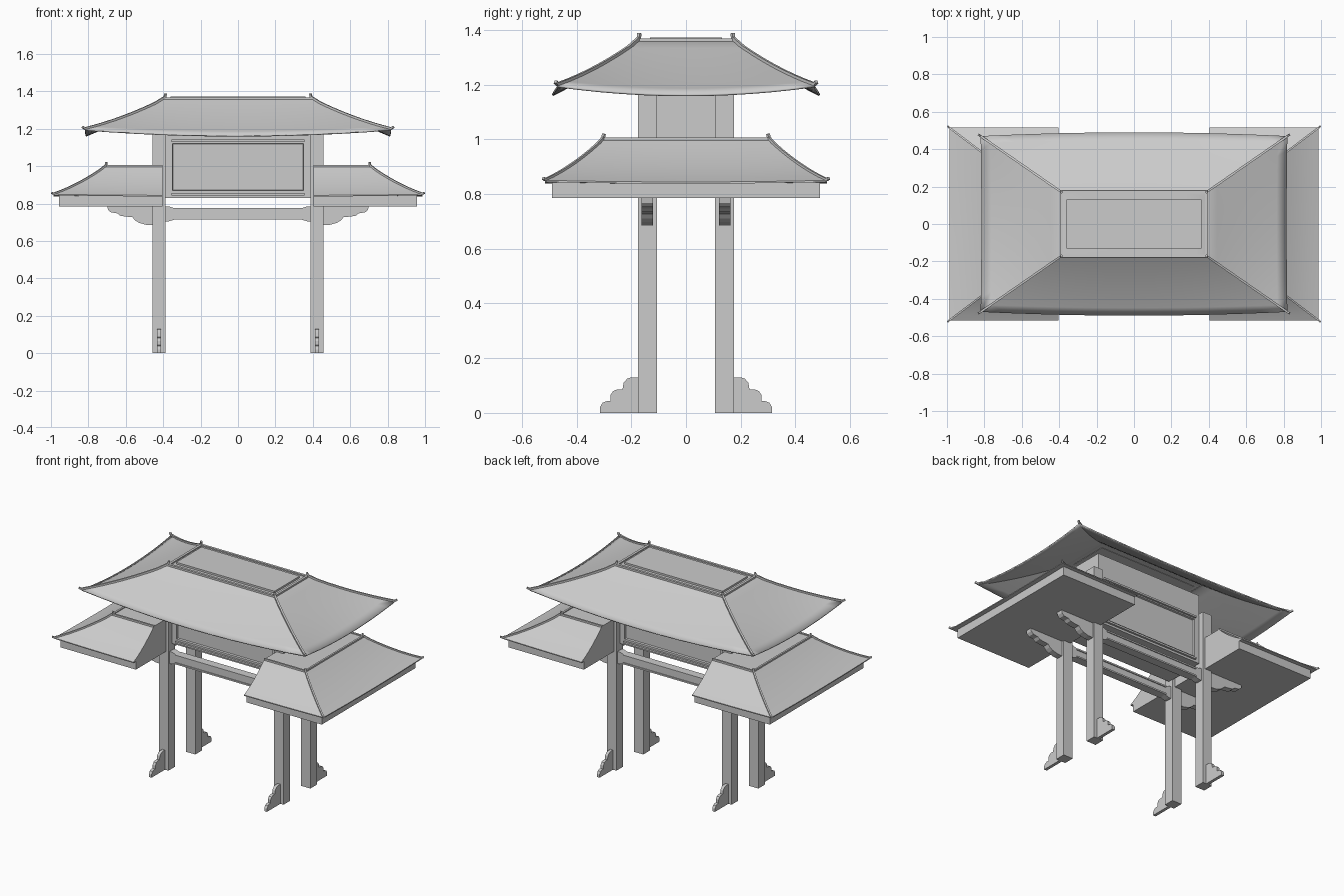
import bpy, bmesh, math
from mathutils import Vector

if "Cube" in bpy.data.objects:
    bpy.data.objects.remove(bpy.data.objects["Cube"])


def finish(name, bm, smooth=False):
    bmesh.ops.recalc_face_normals(bm, faces=bm.faces[:])
    me = bpy.data.meshes.new(name)
    bm.to_mesh(me)
    bm.free()
    ob = bpy.data.objects.new(name, me)
    bpy.context.collection.objects.link(ob)
    if smooth:
        me.polygons.foreach_set("use_smooth", [True] * len(me.polygons))
        me.set_sharp_from_angle(angle=math.radians(30))
    return ob


def box(name, x0, x1, y0, y1, z0, z1, inset=0, depth=0):
    bm = bmesh.new()
    bmesh.ops.create_cube(bm, size=1)
    for v in bm.verts:
        v.co = (x1 if v.co.x > 0 else x0, y1 if v.co.y > 0 else y0, z1 if v.co.z > 0 else z0)
    if inset:  # sunken field on front and back
        bm.normal_update()
        faces = [f for f in bm.faces if abs(f.normal.y) > 0.9]
        bmesh.ops.inset_individual(bm, faces=faces, thickness=inset)
        bmesh.ops.inset_individual(bm, faces=faces, thickness=0.004, depth=-depth)
    return finish(name, bm)


def prism(name, pts, thick, place):
    """Extrude a 2D profile; place(a, b, t) maps it into space."""
    bm = bmesh.new()
    rows = [[bm.verts.new(place(a, b, t)) for a, b in pts] for t in (-thick / 2, thick / 2)]
    bm.faces.new(rows[0])
    bm.faces.new(rows[1])
    n = len(pts)
    for i in range(n):
        bm.faces.new([rows[k][j % n] for k, j in ((0, i), (0, i + 1), (1, i + 1), (1, i))])
    return finish(name, bm)


def bar(name, pts, r):
    """Thin square-section strip that follows a path."""
    bm = bmesh.new()
    pts = [Vector(p) for p in pts]
    rings = []
    for i, p in enumerate(pts):
        d = (pts[min(i + 1, len(pts) - 1)] - pts[max(i - 1, 0)]).normalized()
        side = d.cross(Vector((0, 0, 1))).normalized() * r
        up = side.cross(d).normalized() * r
        rings.append([bm.verts.new(p + a * side + b * up) for a, b in ((1, 1), (1, -1), (-1, -1), (-1, 1))])
    for a, b in zip(rings, rings[1:]):
        for i in range(4):
            bm.faces.new((a[i], a[(i + 1) % 4], b[(i + 1) % 4], b[i]))
    bm.faces.new(rings[0])
    bm.faces.new(rings[-1])
    return finish(name, bm)


def loft(name, loops, base):
    bm = bmesh.new()
    rows = [[bm.verts.new(p) for p in lp] for lp in loops]
    n = len(rows[0])
    for a, b in zip(rows, rows[1:]):
        for i in range(n):
            bm.faces.new((a[i], a[(i + 1) % n], b[(i + 1) % n], b[i]))
    bm.faces.new(rows[0])
    if base:
        bm.faces.new(rows[-1])
    return finish(name, bm, True)


STEPS = [i / 8 for i in range(9)]


def sag(v, k):
    return v * (1 + k - k * v)


# Upper roof: hipped, concave, with eaves that dip in the middle
def upper_hip(v):
    return 0.39 + 0.43 * v, 0.172 + 0.298 * v, 1.36 - 0.162 * sag(v, 0.35)


loops = []
for v in STEPS:
    x, y, z = upper_hip(v)
    loop = []
    for side in range(4):
        for i in range(12):
            s = -1 + i / 6
            b = (1 - s * s) * v * v
            yy, xx, zz = y + 0.02 * b, x - 0.004 * b, z - 0.033 * b
            loop.append([(s * x, -yy, zz), (xx, s * y, zz), (-s * x, yy, zz), (-xx, -s * y, zz)][side])
    loops.append(loop)
roof = loft("upper_roof", loops, False)
mod = roof.modifiers.new("thickness", "SOLIDIFY")
mod.thickness = 0.008
mod.offset = -1

# Upper roof hip ridges and raised rim with a cap panel
for sx in (-1, 1):
    for sy in (-1, 1):
        path = [(0.387, 0.170, 1.385), (0.391, 0.173, 1.366)] + [upper_hip(v) for v in STEPS[1:]]
        path += [(0.831, 0.477, 1.207)]
        bar("upper_hip_ridge", [(sx * x, sy * y, z + 0.003) for x, y, z in path], 0.006)
for s in (-1, 1):
    box("upper_rim_long", -0.395, 0.395, s * 0.17 - 0.008, s * 0.17 + 0.008, 1.35, 1.368)
    box("upper_rim_short", s * 0.388 - 0.008, s * 0.388 + 0.008, -0.17, 0.17, 1.35, 1.368)
box("upper_cap", -0.36, 0.36, -0.132, 0.132, 1.35, 1.372)


# Lower side roofs
def lower_hip(v):
    return 0.705 + 0.282 * v, 0.302 + 0.213 * v, 1.0 - 0.15 * sag(v, 0.35)


for sx in (-1, 1):
    loops = []
    for v in STEPS + [None]:
        x, y, z = lower_hip(1 if v is None else v)
        w = 1 if v is None else v
        drop = 0.006 if v is None else 0
        half = []
        for i in range(5):
            t = i / 4
            half.append((0.405 + (x - 0.405) * t, y, z - drop - 0.006 * w * (1 - t * t)))
        end = [(x, -y + 2 * y * i / 4, z - drop - 0.006 * w * (1 - (i / 2 - 1) ** 2)) for i in (1, 2, 3)]
        loop = [(a, -b, c) for a, b, c in half] + end + half[::-1]
        loops.append([(sx * a, b, c) for a, b, c in loop])
    loft("lower_roof", loops, True)
    for sy in (-1, 1):
        path = [(0.703, 0.300, 1.018), (0.706, 0.303, 1.003)] + [lower_hip(v) for v in STEPS[1:]]
        path += [(0.996, 0.522, 0.856)]
        bar("lower_hip_ridge", [(sx * x, sy * y, z + 0.002) for x, y, z in path], 0.005)
        bar("lower_rim_long", [(sx * 0.405, sy * 0.302, 1.0), (sx * 0.708, sy * 0.302, 1.0)], 0.006)
    bar("lower_rim_short", [(sx * 0.705, -0.302, 1.0), (sx * 0.705, 0.302, 1.0)], 0.006)
    xs = sorted((sx * 0.405, sx * 0.957))
    box("lower_roof_base", *xs, -0.49, 0.49, 0.785, 0.845)

# Columns with scalloped feet and cloud brackets
foot = [(0.17, 0), (0.315, 0), (0.315, 0.02), (0.305, 0.037), (0.29, 0.043), (0.276, 0.043),
        (0.276, 0.065), (0.266, 0.08), (0.25, 0.086), (0.232, 0.086), (0.228, 0.11),
        (0.215, 0.125), (0.2, 0.13), (0.17, 0.13)]
bracket = [(0.45, 0.79), (0.45, 0.685), (0.49, 0.686), (0.53, 0.697), (0.55, 0.71), (0.565, 0.727),
           (0.60, 0.73), (0.63, 0.735), (0.645, 0.747), (0.68, 0.753), (0.695, 0.767), (0.70, 0.79)]
for sx in (-1, 1):
    for sy in (-1, 1):
        xs = sorted((sx * 0.387, sx * 0.456))
        ys = sorted((sy * 0.106, sy * 0.175))
        box("column", *xs, *ys, 0, 1.17)
        prism("column_foot", foot, 0.02, lambda a, b, t: (sx * 0.423 + t, sy * a, b))
        prism("cloud_bracket", bracket, 0.042, lambda a, b, t: (sx * a, sy * 0.142 + t, b))

# Central signboard block, with sunken fields and mouldings
box("sign_block", -0.39, 0.39, -0.14, 0.14, 0.83, 1.16, 0.055, 0.012)
box("attic_block", -0.39, 0.39, -0.135, 0.135, 1.16, 1.3)
for sy in (-1, 1):
    ys = sorted((sy * 0.13, sy * 0.153))
    for z in (0.85, 1.135):
        box("sign_moulding", -0.355, 0.355, *ys, z - 0.006, z + 0.006)

# Tie beams with flared ends and edge strips
beam = [(-0.387, 0.705), (-0.37, 0.705), (-0.34, 0.714), (0.34, 0.714), (0.37, 0.705), (0.387, 0.705),
        (0.387, 0.785), (0.37, 0.785), (0.34, 0.775), (-0.34, 0.775), (-0.37, 0.785), (-0.387, 0.785)]
for sy in (-1, 1):
    prism("tie_beam", beam, 0.044, lambda a, b, t: (a, sy * 0.14 + t, b))
    for z in (0.719, 0.770):
        box("tie_beam_strip", -0.345, 0.345, sy * 0.14 - 0.028, sy * 0.14 + 0.028, z - 0.005, z + 0.005)
